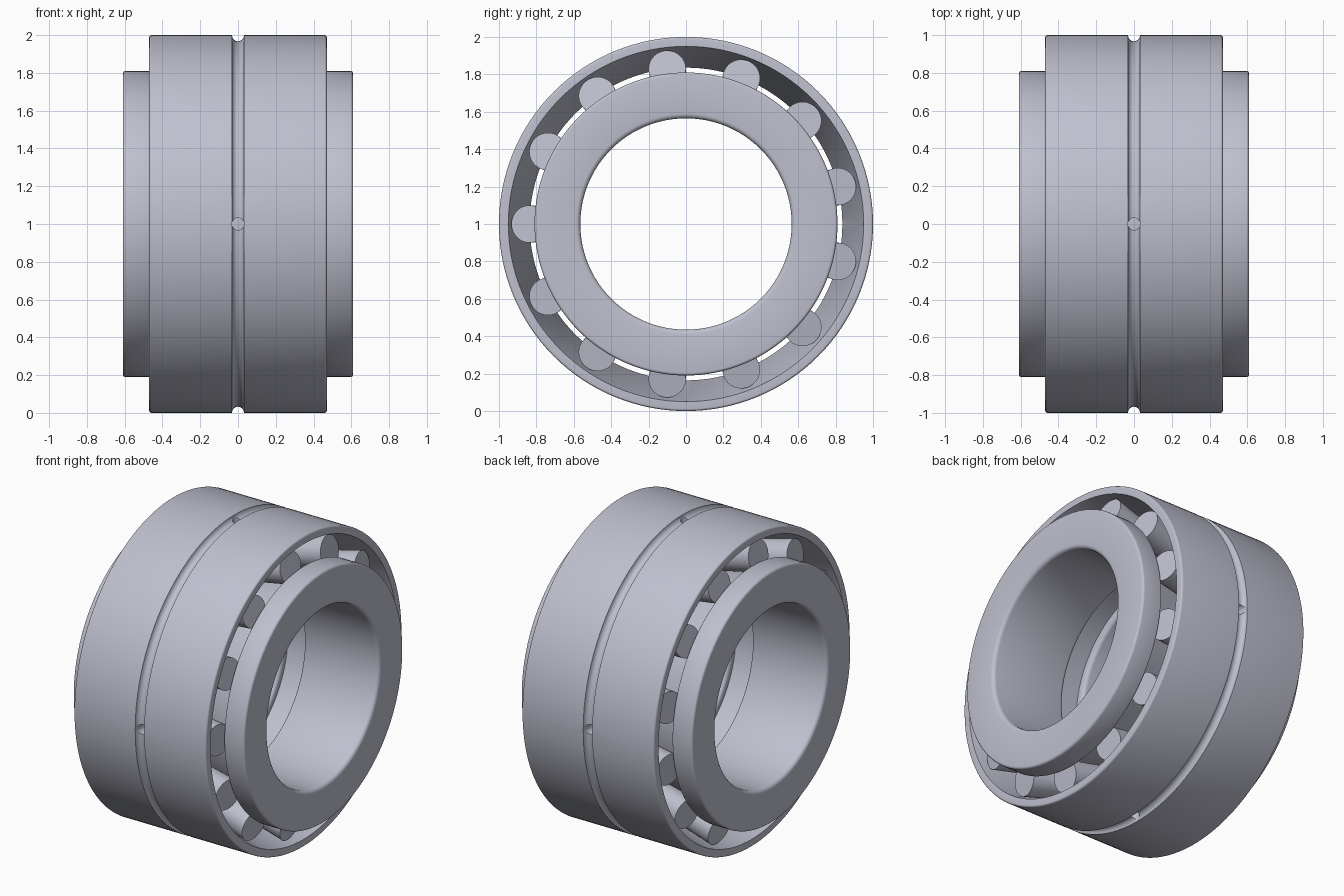
import bpy, bmesh, math
from mathutils import Matrix, Vector

cube = bpy.data.objects.get("Cube")
if cube:
    bpy.data.objects.remove(cube, do_unlink=True)

CENTRE = Vector((0, 0, 1))
ROLLERS = 13

steel = bpy.data.materials.new("steel grey")
steel.use_nodes = True
steel.diffuse_color = (0.52, 0.53, 0.62, 1)
steel.node_tree.nodes["Principled BSDF"].inputs["Base Color"].default_value = steel.diffuse_color


def rounded(profile, steps=4):
    """Profile of (x, radius, fillet) corners -> points with rounded corners."""
    points = []
    for i, (x, r, fillet) in enumerate(profile):
        p = Vector((x, r))
        if not fillet:
            points.append(p)
            continue
        before = Vector(profile[i - 1][:2]) - p
        after = Vector(profile[(i + 1) % len(profile)][:2]) - p
        a, b = p + before.normalized() * fillet, p + after.normalized() * fillet
        for k in range(steps + 1):
            t = k / steps * math.pi / 2
            points.append(p + (a - p) * (1 - math.sin(t)) + (b - p) * (1 - math.cos(t)))
    return points


def lathe(name, points, segments=128):
    """Turn a closed profile of (x, radius) around the x axis."""
    bm = bmesh.new()
    rings = []
    for s in range(segments):
        a = math.tau * s / segments
        rings.append([bm.verts.new((x, r * math.cos(a), r * math.sin(a))) for x, r in points])
    n = len(points)
    for s in range(segments):
        one, two = rings[s], rings[(s + 1) % segments]
        for i in range(n):
            j = (i + 1) % n
            bm.faces.new((one[i], one[j], two[j], two[i]))
    bmesh.ops.recalc_face_normals(bm, faces=bm.faces)
    return finish(name, bm)


def finish(name, bm):
    mesh = bpy.data.meshes.new(name)
    bm.to_mesh(mesh)
    bm.free()
    mesh.materials.append(steel)
    obj = bpy.data.objects.new(name, mesh)
    obj.location = CENTRE
    bpy.context.collection.objects.link(obj)
    return obj


def select(obj):
    bpy.ops.object.select_all(action='DESELECT')
    obj.select_set(True)
    bpy.context.view_layer.objects.active = obj


def smooth(obj):
    select(obj)
    bpy.ops.object.shade_smooth_by_angle(angle=math.radians(35))


# Outer ring: two cone races meeting at a ridge, oil groove round the outside
half = [(0.03, 0.836, 0), (0.47, 0.95, 0), (0.47, 1.0, 0.012)]
groove = [(0.032 * math.cos(a), 1 - 0.032 * math.sin(a), 0)
          for a in [math.pi * k / 8 for k in range(9)]]
mirrored = [(-x, r, f) for x, r, f in reversed(half)]
outer_ring = lathe("outer_ring", rounded(half + groove + mirrored))

# Radial oil holes at the four quarters
for axis in "XY":
    bm = bmesh.new()
    turn = Matrix.Rotation(math.pi / 2, 4, 'X') if axis == "X" else Matrix.Identity(4)
    bmesh.ops.create_cone(bm, cap_ends=True, segments=24, radius1=0.032, radius2=0.032,
                          depth=2.4, matrix=turn)
    cutter = finish("oil_hole_cutter", bm)
    cutter.hide_render = True
    select(outer_ring)
    cut = outer_ring.modifiers.new("oil_holes", 'BOOLEAN')
    cut.operation, cut.object, cut.solver = 'DIFFERENCE', cutter, 'EXACT'
    bpy.ops.object.modifier_apply(modifier=cut.name)
    bpy.data.objects.remove(cutter, do_unlink=True)
smooth(outer_ring)

# Inner rings: bore, thrust flange, tapered race and small retaining rib
inner = [(0.07, 0.565, 0.025), (0.61, 0.565, 0.025), (0.61, 0.81, 0.015), (0.47, 0.81, 0.005),
         (0.455, 0.733, 0), (0.12, 0.666, 0), (0.115, 0.70, 0), (0.07, 0.70, 0.005)]
for side, label in ((1, "left"), (-1, "right")):
    smooth(lathe("inner_ring_" + label, rounded([(side * x, r, f) for x, r, f in inner])))

# Spacer between the inner rings
smooth(lathe("spacer_ring", [(-0.075, 0.61), (0.075, 0.61), (0.075, 0.68), (-0.075, 0.68)]))

# Two mirrored rows of tapered rollers
big, small = Vector((0.445, 0, 0.836)), Vector((0.135, 0, 0.764))
axis = big - small
for side, label in ((1, "left"), (-1, "right")):
    bm = bmesh.new()
    for i in range(ROLLERS):
        place = (Matrix.Scale(side, 4, (1, 0, 0))
                 @ Matrix.Rotation(math.tau * i / ROLLERS + math.pi / 2, 4, 'X')
                 @ Matrix.Translation((big + small) / 2)
                 @ axis.to_track_quat('Z', 'Y').to_matrix().to_4x4())
        bmesh.ops.create_cone(bm, cap_ends=True, segments=40, radius1=0.092, radius2=0.1,
                              depth=axis.length, matrix=place)
    bmesh.ops.recalc_face_normals(bm, faces=bm.faces)
    smooth(finish("rollers_" + label, bm))
